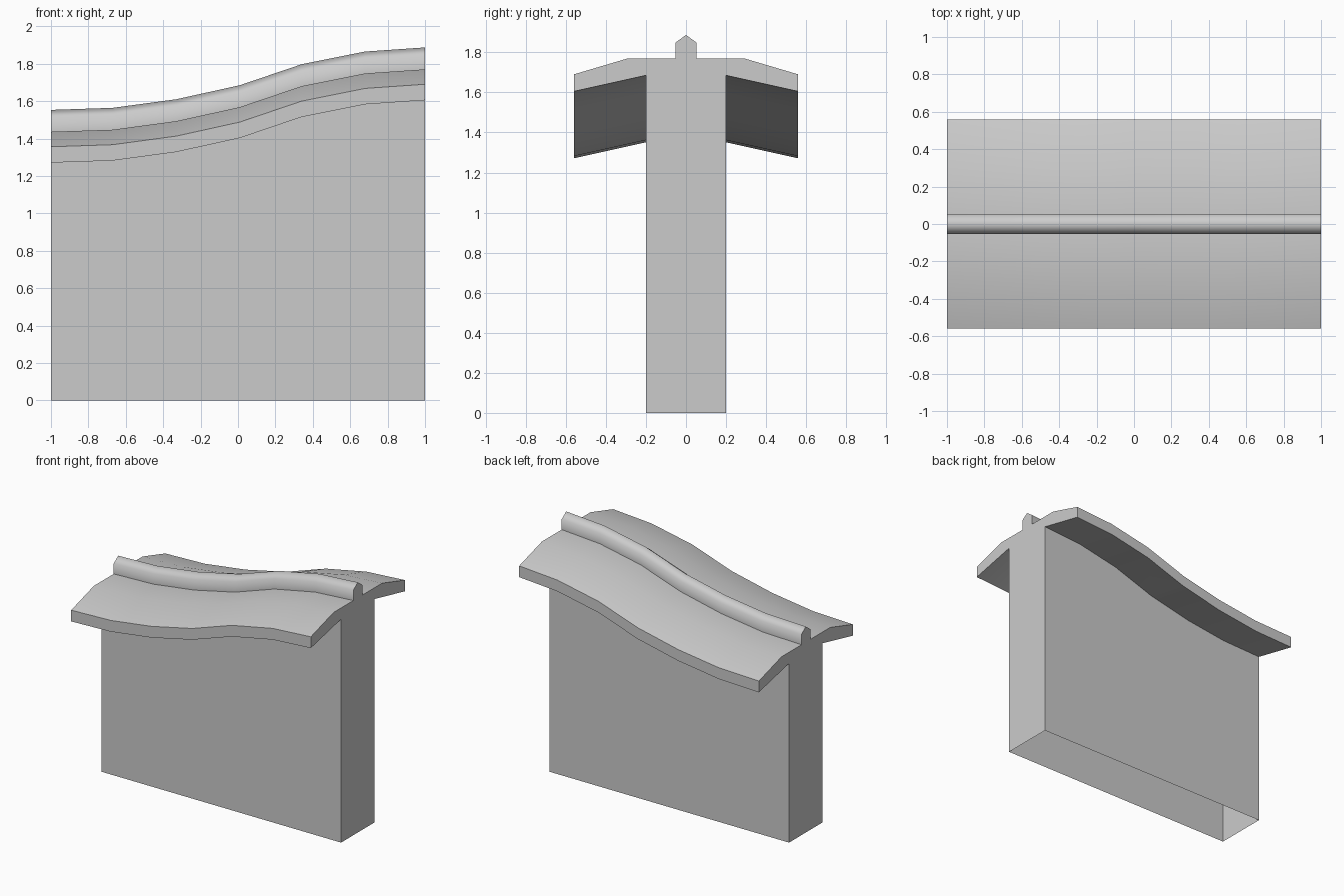
import bpy
import bmesh

cube = bpy.data.objects.get("Cube")
if cube:
    bpy.data.objects.remove(cube, do_unlink=True)

grey = bpy.data.materials.new("plain_grey")
grey.use_nodes = True
colour = (0.6, 0.6, 0.6, 1.0)
grey.diffuse_color = colour
grey.node_tree.nodes["Principled BSDF"].inputs["Base Color"].default_value = colour

# Half cross-section (y, z) at the high end: wall foot, eave, roof bend, ridge
half = [(0.2, 0.0), (0.2, 1.685), (0.56, 1.605), (0.56, 1.69),
        (0.29, 1.77), (0.053, 1.77), (0.053, 1.848)]
peak = (0.0, 1.887)
profile = half + [peak] + [(-y, z) for y, z in reversed(half)]
last = len(profile) - 1
soft = {4, 6, 7, 8, last - 4}       # rounded lines: roof bends and ridge top

# Stations along the length (x, drop of the roof)
stations = [(-1.0, 0.334), (-0.67, 0.323), (-0.33, 0.277), (0.01, 0.202),
            (0.34, 0.09), (0.68, 0.022), (1.0, 0.0)]

# Sweep the section along the wall; the foot stays level and open
bm = bmesh.new()
rings = [[bm.verts.new((x, y, z - drop if z > 0 else 0.0)) for y, z in profile]
         for x, drop in stations]
for a, b in zip(rings, rings[1:]):
    for i in range(last):
        face = bm.faces.new((a[i], a[i + 1], b[i + 1], b[i]))
        face.smooth = True
    for i in range(len(profile)):
        edge = bm.edges.get((a[i], b[i]))
        edge.smooth = i in soft

# Flat end walls
for ring in (rings[0], rings[-1]):
    end = bm.faces.new(ring)
    end.smooth = False
    for edge in end.edges:
        edge.smooth = False
bmesh.ops.recalc_face_normals(bm, faces=bm.faces[:])

# Make sure the eave top faces upward
bm.faces.ensure_lookup_table()
if bm.faces[3].normal.z < 0:
    bmesh.ops.reverse_faces(bm, faces=bm.faces[:])

mesh = bpy.data.meshes.new("wall_with_roof_cap")
bm.to_mesh(mesh)
bm.free()
mesh.materials.append(grey)
wall = bpy.data.objects.new("wall_with_roof_cap", mesh)
bpy.context.collection.objects.link(wall)
